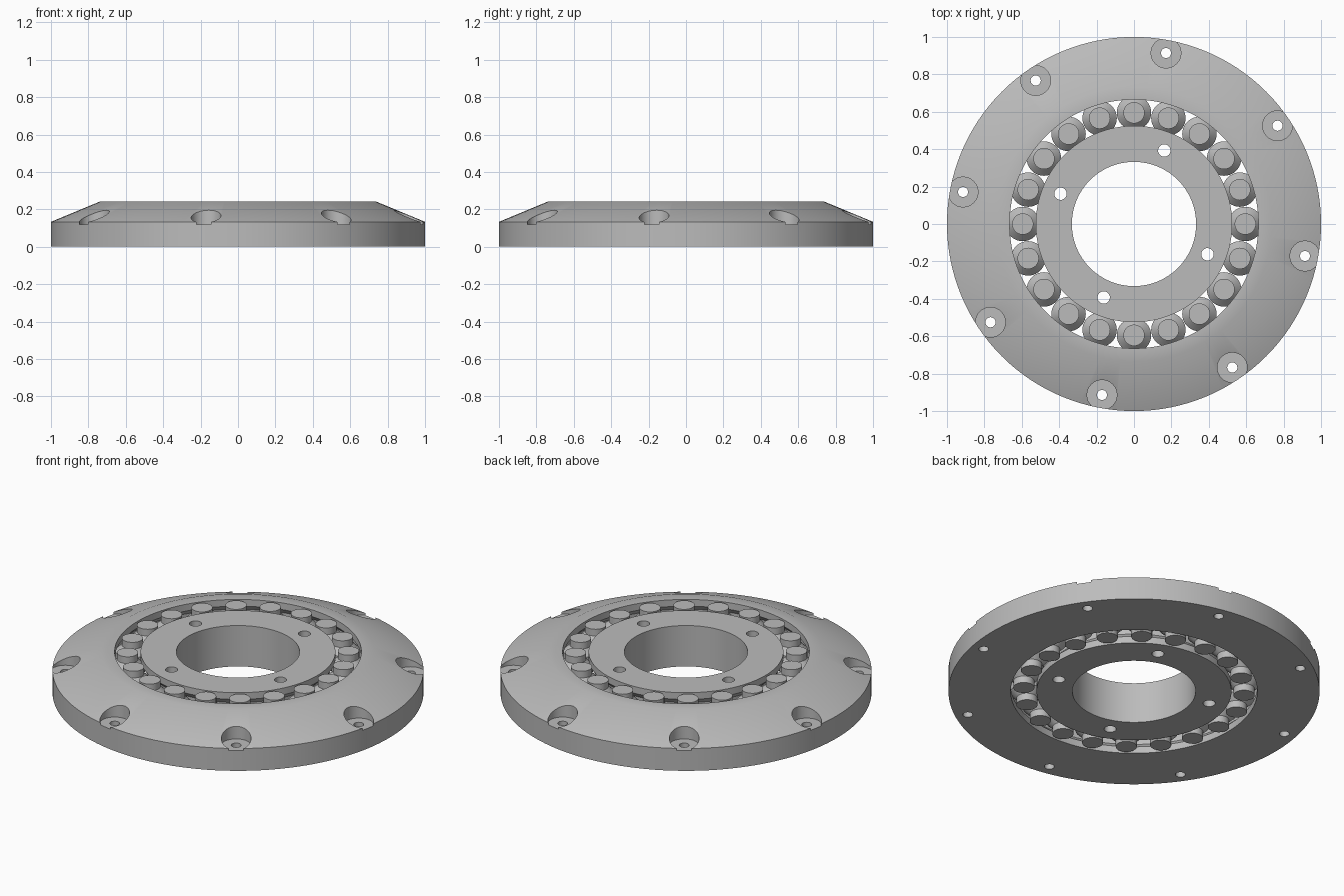
import bpy, bmesh, math
from mathutils import Matrix, Vector

if "Cube" in bpy.data.objects:
    bpy.data.objects.remove(bpy.data.objects["Cube"], do_unlink=True)

H = 0.243            # overall height
CAP, SLOPE = 0.04, 0.035   # straight lip and 45 degree step of rollers and races
PITCH = 0.595        # radius of the roller circle

grey = bpy.data.materials.new("plain grey")
grey.use_nodes = True
colour = (0.5, 0.5, 0.5, 1)
grey.diffuse_color = colour
grey.node_tree.nodes["Principled BSDF"].inputs["Base Color"].default_value = colour


def lathe(name, profile, steps, closed):
    """Spin an (r, z) profile around z."""
    bm = bmesh.new()
    verts = [bm.verts.new((r, 0, z)) for r, z in profile]
    pairs = list(zip(verts, verts[1:] + verts[:1]))
    edges = [bm.edges.new(p) for p in (pairs if closed else pairs[:-1])]
    bmesh.ops.spin(bm, geom=verts + edges, cent=(0, 0, 0), axis=(0, 0, 1),
                   angle=math.tau, steps=steps, use_merge=True)
    bmesh.ops.remove_doubles(bm, verts=bm.verts, dist=1e-5)
    bmesh.ops.recalc_face_normals(bm, faces=bm.faces)
    mesh = bpy.data.meshes.new(name)
    bm.to_mesh(mesh)
    bm.free()
    mesh.materials.append(grey)
    obj = bpy.data.objects.new(name, mesh)
    bpy.context.collection.objects.link(obj)
    return obj


def drill(obj, count, start, radius, hole, bottom):
    """Cut a circle of vertical holes from a given height upwards."""
    bm = bmesh.new()
    top = H + 0.1
    for i in range(count):
        a = math.radians(start) + i * math.tau / count
        spot = Vector((radius * math.cos(a), radius * math.sin(a), (top + bottom) / 2))
        bmesh.ops.create_cone(bm, cap_ends=True, segments=32, radius1=hole, radius2=hole,
                              depth=top - bottom, matrix=Matrix.Translation(spot))
    mesh = bpy.data.meshes.new("hole_cutter")
    bm.to_mesh(mesh)
    bm.free()
    mesh.materials.append(grey)
    cutter = bpy.data.objects.new("hole_cutter", mesh)
    cutter.hide_render = True
    bpy.context.collection.objects.link(cutter)
    mod = obj.modifiers.new("holes", 'BOOLEAN')
    mod.operation, mod.solver, mod.object = 'DIFFERENCE', 'EXACT', cutter
    bpy.context.view_layer.update()
    graph = bpy.context.evaluated_depsgraph_get()
    result = bpy.data.meshes.new_from_object(obj.evaluated_get(graph))
    obj.modifiers.clear()
    obj.data = result
    bpy.data.objects.remove(cutter, do_unlink=True)


def stepped(edge, widened):
    """Mirrored wall profile, bottom to top, wider in the middle."""
    low = [(edge, 0), (edge, CAP), (widened, CAP + SLOPE)]
    return low + [(r, H - z) for r, z in reversed(low)]


def smooth(obj):
    bpy.ops.object.select_all(action='DESELECT')
    obj.select_set(True)
    bpy.context.view_layer.objects.active = obj
    bpy.ops.object.shade_smooth_by_angle(angle=math.radians(30))


# Outer ring: bevelled top, grooved race and counterbored screw holes
outer = lathe("outer_ring", stepped(0.665, 0.70) + [(0.735, H), (1, 0.133), (1, 0)], 128, True)
drill(outer, 8, -10.6, 0.93, 0.08, 0.12)
drill(outer, 8, -10.6, 0.93, 0.027, -0.1)
smooth(outer)

# Inner ring: plain bore, grooved race and four through holes
inner = lathe("inner_ring", stepped(0.525, 0.49) + [(0.332, H), (0.332, 0)], 128, True)
drill(inner, 4, -22.4, 0.425, 0.033, -0.1)
smooth(inner)

# Rollers: one shared mesh set around the pitch circle
roller = lathe("roller_1", [(0, 0)] + stepped(0.057, 0.092) + [(0, H)], 40, False)
smooth(roller)
for i in range(20):
    part = roller if i == 0 else bpy.data.objects.new(f"roller_{i + 1}", roller.data)
    if i:
        bpy.context.collection.objects.link(part)
    a = i * math.tau / 20
    part.location = (PITCH * math.cos(a), PITCH * math.sin(a), 0)
